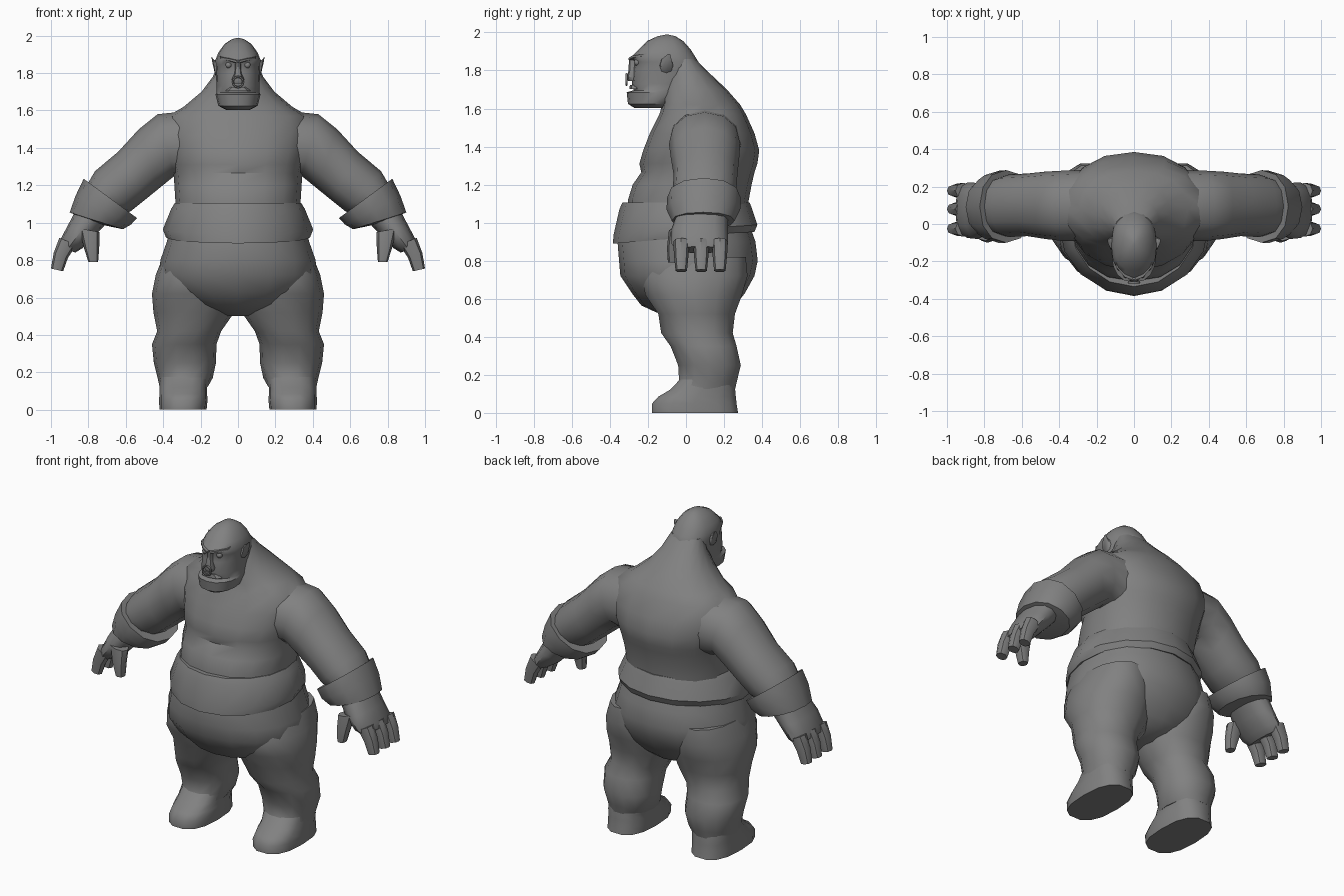
import bpy, bmesh, math
from mathutils import Vector

skin = bpy.data.materials.new("clay_grey")
skin.diffuse_color = (0.22, 0.22, 0.22, 1)


def finish(name, bm, angle=45, mirror=False):
    bmesh.ops.recalc_face_normals(bm, faces=bm.faces)
    me = bpy.data.meshes.new(name)
    bm.to_mesh(me)
    bm.free()
    me.materials.append(skin)
    ob = bpy.data.objects.new(name, me)
    bpy.context.collection.objects.link(ob)
    bpy.ops.object.select_all(action='DESELECT')
    bpy.context.view_layer.objects.active = ob
    ob.select_set(True)
    bpy.ops.object.shade_smooth_by_angle(angle=math.radians(angle))
    if mirror:
        ob.modifiers.new("mirror", 'MIRROR').use_axis = (True, False, False)
    return ob


def loft(name, rings, n=12, e=2.2, angle=45, mirror=False, tilt=None):
    """Rings are (x1, z1, x2, z2, y_front, y_back): the two edges seen from the front plus depth."""
    bm = bmesh.new()
    loops = []
    for x1, z1, x2, z2, yf, yb in rings:
        loop = []
        for i in range(n):
            t = 2 * math.pi * i / n
            c, s = math.cos(t), math.sin(t)
            u = math.copysign(abs(c) ** (2 / e), c)
            v = math.copysign(abs(s) ** (2 / e), s)
            p = Vector(((x1 + x2) / 2 + u * (x2 - x1) / 2,
                        (yf + yb) / 2 + v * (yb - yf) / 2,
                        (z1 + z2) / 2 + u * (z2 - z1) / 2))
            if tilt:
                p.z += tilt(p)
            loop.append(bm.verts.new(p))
        loops.append(loop)
    for a, b in zip(loops, loops[1:]):
        for i in range(n):
            j = (i + 1) % n
            bm.faces.new((a[i], a[j], b[j], b[i]))
    bm.faces.new(loops[0])
    bm.faces.new(loops[-1])
    return finish(name, bm, angle, mirror)


def body(name, rows, **kw):
    """Rows are (z, half_width, y_front, y_back), symmetric about x = 0."""
    return loft(name, [(-w, z, w, z, f, b) for z, w, f, b in rows], **kw)


# Torso: belly roll, chest, humped back and sloping neck
body("torso", [
    (1.00, .33, -.31, .32), (1.12, .335, -.305, .33), (1.20, .34, -.28, .345),
    (1.265, .345, -.235, .36), (1.31, .355, -.245, .375), (1.38, .375, -.225, .385),
    (1.47, .39, -.19, .36), (1.57, .375, -.14, .315), (1.62, .29, -.125, .285),
    (1.70, .195, -.12, .215), (1.78, .135, -.10, .13), (1.86, .10, -.08, .05)], n=16)

# Thick waist band, raised at the back
body("waist_band", [
    (.91, .33, -.31, .33), (.89, .385, -.385, .36), (.94, .402, -.38, .375),
    (1.07, .357, -.35, .345), (1.105, .338, -.335, .335), (1.105, .29, -.28, .28)],
    n=16, e=2, angle=40,
    tilt=lambda p: .06 * (p.y + .38) / .75 * max(0, (1.1 - p.z) / .2))

# Baggy seat and hanging front of the trousers
body("trouser_seat", [
    (1.00, .36, -.33, .33), (.90, .38, -.36, .365), (.80, .415, -.352, .377),
    (.72, .42, -.345, .36), (.63, .38, -.285, .31), (.565, .26, -.235, .26),
    (.53, .16, -.16, .22), (.50, .06, -.08, .14)], n=16)

# Legs with baggy folds, running into the boots
loft("leg", [(a, z, b, z, f, k) for z, a, b, f, k in [
    (.82, .08, .40, -.20, .32), (.72, .03, .44, -.24, .33), (.62, .005, .46, -.22, .30),
    (.52, .02, .452, -.15, .262), (.42, .09, .432, -.135, .25),
    (.35, .115, .46, -.085, .27), (.25, .118, .45, -.045, .292),
    (.17, .135, .43, -.04, .272), (.125, .16, .42, -.07, .262)]], n=14, mirror=True)
loft("boot", [(a, z, b, z, f, k) for z, a, b, f, k in [
    (.18, .15, .42, -.03, .25), (.12, .165, .42, -.09, .262), (.085, .165, .42, -.15, .266),
    (.05, .163, .422, -.182, .27), (0, .168, .42, -.182, .278)]], n=14, e=2.6, mirror=True)

# Sleeved arms, flared cuffs and hands
loft("arm", [
    (.24, 1.60, .22, 1.22, -.09, .29), (.43, 1.58, .34, 1.25, -.09, .285),
    (.53, 1.50, .42, 1.185, -.08, .28), (.64, 1.38, .50, 1.12, -.065, .27),
    (.765, 1.275, .575, 1.06, -.07, .265), (.82, 1.18, .66, 1.04, -.05, .24)], mirror=True)
loft("cuff", [
    (.77, 1.19, .60, 1.06, -.05, .24), (.825, 1.235, .54, 1.025, -.10, .288),
    (.868, 1.145, .572, .99, -.102, .285), (.90, 1.055, .615, .965, -.075, .255),
    (.865, 1.04, .71, .985, -.04, .22)], angle=40, mirror=True)
loft("palm", [
    (.86, 1.08, .70, 1.00, -.05, .22), (.91, .985, .765, .93, -.08, .22),
    (.95, .91, .83, .865, -.075, .222), (.955, .875, .87, .84, -.05, .20)], mirror=True)
for k, y in enumerate((-.025, .08, .178)):
    loft(f"finger_{k + 1}", [
        (.955, .92, .865, .88, y - .042, y + .042),
        (.985, .84, .91, .81, y - .038, y + .038),
        (1.0, .755, .935, .74, y - .03, y + .03)], n=8, mirror=True)
loft("thumb", [
    (.85, .97, .74, .95, -.09, .0), (.825, .87, .742, .865, -.10, -.025),
    (.80, .79, .748, .79, -.095, -.035)], n=8, mirror=True)

# Head with heavy jaw and domed skull
body("head", [
    (1.602, .06, -.27, -.10), (1.625, .105, -.305, -.05), (1.685, .12, -.312, .0),
    (1.696, .115, -.275, .01), (1.73, .115, -.285, .04), (1.80, .118, -.278, .075),
    (1.845, .121, -.272, .065), (1.87, .121, -.287, .05), (1.91, .105, -.25, .025),
    (1.955, .072, -.205, -.015), (1.98, .035, -.15, -.055), (1.988, .008, -.11, -.09)],
    n=16, e=2.3)
loft("ear", [
    (.09, 1.86, .09, 1.77, -.15, -.06), (.13, 1.872, .122, 1.79, -.135, -.07),
    (.142, 1.888, .138, 1.86, -.10, -.08)], n=8, mirror=True)
loft("brow", [
    (.005, 1.872, .005, 1.85, -.305, -.24), (.05, 1.882, .05, 1.862, -.288, -.22),
    (.095, 1.89, .095, 1.872, -.235, -.18)], n=6, mirror=True)
body("nose", [
    (1.86, .014, -.30, -.25), (1.80, .018, -.302, -.25), (1.765, .034, -.312, -.25),
    (1.745, .026, -.305, -.25)], n=8)
body("upper_lip", [(1.725, .045, -.295, -.24), (1.703, .07, -.297, -.22)], n=8)

# Eyes
bm = bmesh.new()
bmesh.ops.create_uvsphere(bm, u_segments=10, v_segments=6, radius=.018)
bmesh.ops.translate(bm, verts=bm.verts, vec=(.05, -.256, 1.843))
finish("eye", bm, 60, True)

# Ring through the nose
bpy.ops.mesh.primitive_torus_add(major_segments=16, minor_segments=6, major_radius=.028,
                                 minor_radius=.006, location=(0, -.312, 1.752),
                                 rotation=(math.pi / 2, 0, 0))
ring = bpy.context.object
ring.name = "nose_ring"
ring.data.materials.append(skin)
bpy.ops.object.shade_smooth_by_angle(angle=math.radians(60))
